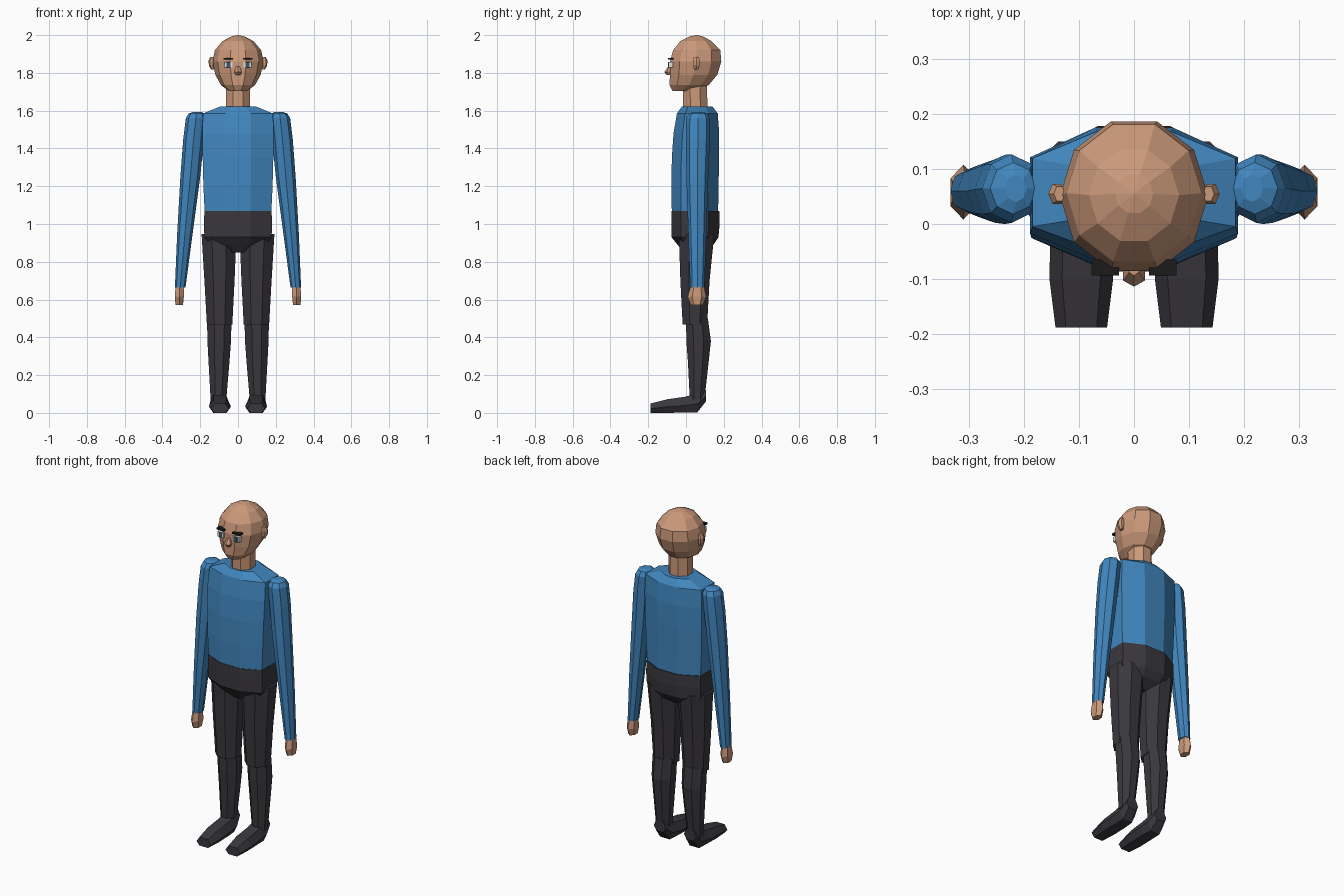
import bpy, bmesh, math


def material(name, rgb):
    m = bpy.data.materials.new(name)
    m.diffuse_color = (*rgb, 1)
    return m


SKIN = material("skin", (0.60, 0.32, 0.195))
BLUE = material("blue shirt", (0.053, 0.24, 0.52))
DARK = material("charcoal cloth", (0.042, 0.039, 0.047))
WHITE = material("eye white", (0.75, 0.75, 0.72))
IRIS = material("eye blue", (0.05, 0.09, 0.14))
BROW = material("brow black", (0.012, 0.011, 0.012))


def loft(name, rings, mat, mirrored=False):
    """Skin a list of equal-length point rings and cap both ends."""
    bm = bmesh.new()
    rows = [[bm.verts.new(p) for p in r] for r in rings]
    n = len(rows[0])
    for a, b in zip(rows, rows[1:]):
        for i in range(n):
            j = (i + 1) % n
            bm.faces.new((a[i], a[j], b[j], b[i]))
    bm.faces.new(rows[0][::-1])
    bm.faces.new(rows[-1])
    bmesh.ops.recalc_face_normals(bm, faces=bm.faces[:])
    me = bpy.data.meshes.new(name)
    bm.to_mesh(me)
    bm.free()
    me.materials.append(mat)
    ob = bpy.data.objects.new(name, me)
    bpy.context.collection.objects.link(ob)
    if mirrored:
        ob.modifiers.new("mirror", 'MIRROR')
    return ob


def polygon(n, turn=0.0):
    return [(math.cos(2 * math.pi * (i + turn) / n), math.sin(2 * math.pi * (i + turn) / n))
            for i in range(n)]


def level(shape, x0, x1, y0, y1, z):
    """Horizontal ring fitted between the given x and y limits."""
    cx, cy, rx, ry = (x0 + x1) / 2, (y0 + y1) / 2, (x1 - x0) / 2, (y1 - y0) / 2
    return [(cx + rx * u, cy + ry * v, z) for u, v in shape]


def stack(name, shape, levels, mat, mirrored=False):
    return loft(name, [level(shape, *l) for l in levels], mat, mirrored)


def box(name, x0, x1, y0, y1, z0, z1, mat):
    sq = [(-1, -1), (1, -1), (1, 1), (-1, 1)]
    return stack(name, sq, [(x0, x1, y0, y1, z0), (x0, x1, y0, y1, z1)], mat, True)


BODY = [(.37, 1), (-.37, 1), (-1, .55), (-1, -.6), (-.37, -1), (.37, -1), (1, -.6), (1, .55)]
OCT = polygon(8)
OCT_FLAT = [(u * 1.08, v * 1.08) for u, v in polygon(8, 0.5)]

# Torso and hips
stack("shirt_torso", BODY, [
    (-.176, .176, -.075, .170, 1.05), (-.183, .183, -.077, .172, 1.2),
    (-.187, .187, -.075, .176, 1.35), (-.189, .189, -.066, .176, 1.48),
    (-.185, .185, -.048, .168, 1.585), (-.095, .095, -.022, .140, 1.622)], BLUE)
stack("hips", BODY, [
    (-.05, .05, -.01, .09, .85), (-.145, .145, -.045, .145, .89),
    (-.178, .178, -.077, .172, .93), (-.180, .180, -.078, .178, 1.0),
    (-.178, .178, -.078, .176, 1.068)], DARK)

# Neck and head
stack("neck", polygon(8, 0.5), [
    (-.068, .068, -.02, .12, 1.59), (-.068, .068, -.02, .115, 1.76)], SKIN)
stack("head", polygon(10), [
    (-.05, .05, -.075, .03, 1.705), (-.09, .09, -.092, .125, 1.735),
    (-.120, .120, -.092, .172, 1.79), (-.135, .135, -.092, .194, 1.86),
    (-.123, .123, -.075, .188, 1.92), (-.082, .082, -.035, .140, 1.968),
    (-.035, .035, .018, .092, 1.993), (-.002, .002, .053, .057, 2.0)], SKIN)

# Facial features
stack("nose", polygon(6, 0.5), [
    (-.014, .014, -.102, -.07, 1.788), (-.023, .023, -.114, -.07, 1.805),
    (-.010, .010, -.094, -.07, 1.835)], SKIN)
box("eye", .03, .072, -.092, -.07, 1.828, 1.858, WHITE)
box("iris", .041, .060, -.095, -.091, 1.828, 1.858, IRIS)
box("eyebrow", .027, .077, -.094, -.065, 1.870, 1.880, BROW)
stack("ear", polygon(6), [
    (.125, .143, .042, .068, 1.818), (.125, .154, .034, .074, 1.838),
    (.125, .156, .034, .076, 1.865), (.125, .146, .040, .070, 1.885)], SKIN, True)

# Arms and hands
stack("sleeve", OCT, [
    (.278, .334, .022, .098, .663), (.240, .322, .012, .108, .95),
    (.200, .305, .002, .118, 1.25), (.180, .290, .000, .126, 1.45),
    (.170, .276, .002, .127, 1.56), (.178, .262, .018, .112, 1.585),
    (.195, .235, .040, .090, 1.594)], BLUE, True)
stack("hand", polygon(6, 0.5), [
    (.288, .334, .025, .09, .572), (.283, .338, .008, .108, .615),
    (.284, .334, .025, .095, .670)], SKIN, True)

# Legs: the thigh ends in a small step over the lower leg
stack("thigh", OCT_FLAT, [
    (.030, .165, -.018, .112, .468), (.018, .178, -.030, .125, .70),
    (.008, .193, -.038, .150, .947)], DARK, True)
stack("lower_leg", OCT_FLAT, [
    (.062, .145, .020, .098, .07), (.045, .156, .010, .120, .27),
    (.037, .162, .002, .132, .38), (.034, .164, .000, .116, .50)], DARK, True)

# Feet: hexagonal sections run from toe to heel
FOOT = [(-.6, 0), (.6, 0), (1, .45), (.6, 1), (-.6, 1), (-1, .45)]
sections = [(-.188, .096, .047, 0, .050), (-.10, .096, .058, 0, .072),
            (.0, .096, .056, .002, .086), (.06, .098, .052, .003, .105),
            (.105, .100, .040, .06, .122)]
loft("shoe", [[(cx + w * u, y, z0 + (z1 - z0) * v) for u, v in FOOT]
              for y, cx, w, z0, z1 in sections], DARK, True)
